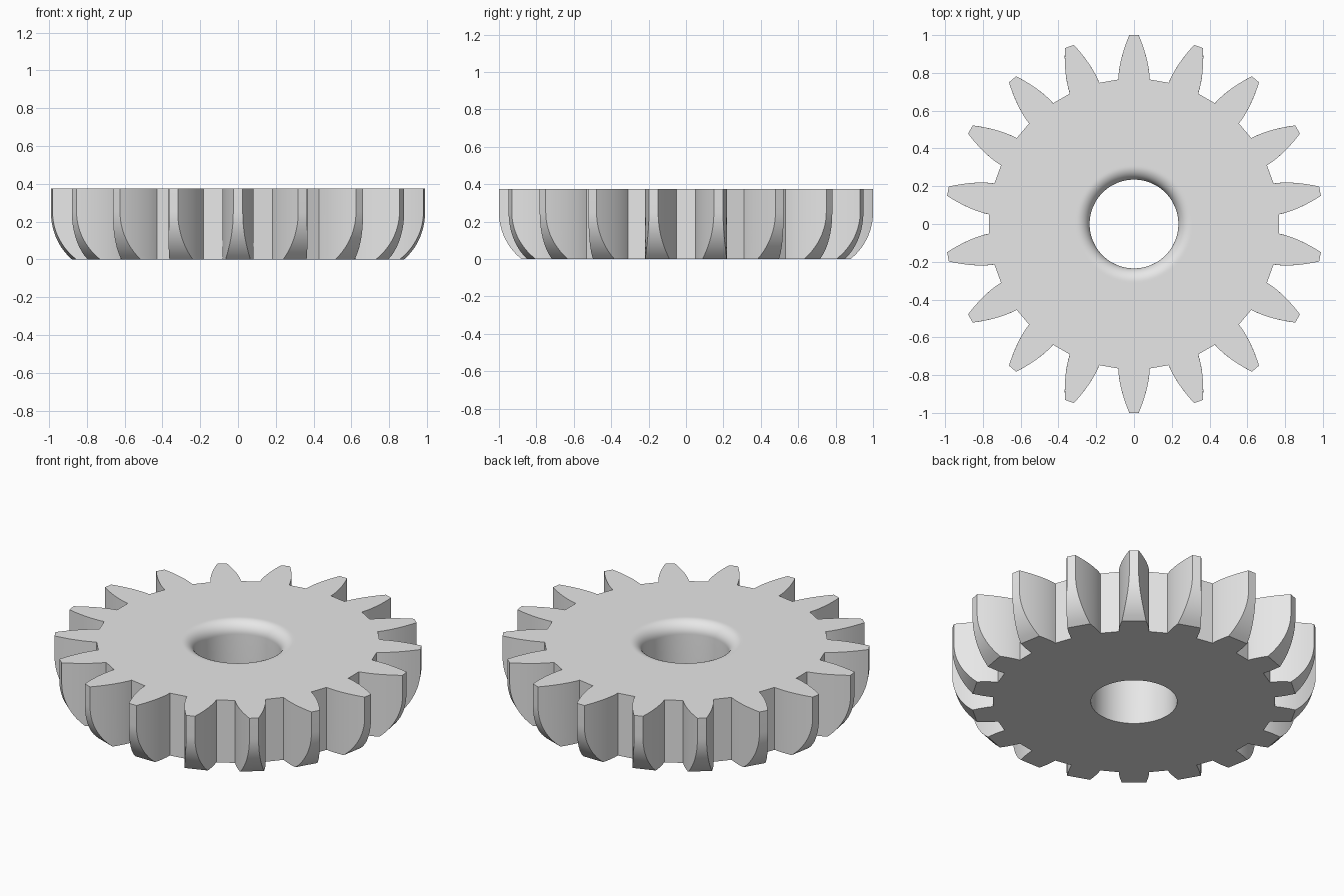
import bpy, bmesh, math

cube = bpy.data.objects.get("Cube")
if cube:
    bpy.data.objects.remove(cube, do_unlink=True)

TEETH, HEIGHT = 18, 0.375
ROOT, TIP = 0.765, 1.0
BORE, FILLET = 0.235, 0.07
ROUND_Z, ROUND_R = 0.25, 0.32      # rounding of the lower tooth tips
FLANK_STEPS, BORE_SIDES = 10, 96


def tip_radius(z):
    d = max(0.0, ROUND_Z - z)
    return TIP - ROUND_R + math.sqrt(ROUND_R ** 2 - d ** 2)


def half_width(r):
    t = (r - ROOT) / (TIP - ROOT)
    return 0.083 - 0.058 * t ** 1.7


def outline(z):
    """Toothed outline at height z."""
    top = tip_radius(z)
    radii = [ROOT + (top - ROOT) * i / FLANK_STEPS for i in range(FLANK_STEPS + 1)]
    flank = [(r, -half_width(r)) for r in radii]
    flank += [(r, -w) for r, w in reversed(flank)]
    points = []
    for k in range(TEETH):
        a = math.pi / 2 + math.tau * k / TEETH
        c, s = math.cos(a), math.sin(a)
        points += [(r * c - w * s, r * s + w * c, z) for r, w in flank]
    return points


def circle(r, z):
    steps = [math.tau * i / BORE_SIDES for i in range(BORE_SIDES)]
    return [(r * math.cos(a), r * math.sin(a), z) for a in steps]


def loft(bm, rings):
    """Skin a stack of closed rings; return first and last loops of vertices."""
    loops = [[bm.verts.new(p) for p in ring] for ring in rings]
    for low, high in zip(loops, loops[1:]):
        for i in range(len(low)):
            j = (i + 1) % len(low)
            bm.faces.new((low[i], low[j], high[j], high[i]))
    return loops[0], loops[-1]


def loop_edges(bm, loop):
    return [bm.edges.get((v, loop[i - 1])) for i, v in enumerate(loop)]


bm = bmesh.new()

# Toothed rim
levels = [ROUND_Z * i / 12 for i in range(13)] + [HEIGHT]
rim_low, rim_high = loft(bm, [outline(z) for z in levels])

# Bore, rounded over at the upper edge, with a narrow flat collar
bore = [circle(BORE, 0)]
for i in range(13):
    a = math.pi / 2 * i / 12
    bore.append(circle(BORE + FILLET * (1 - math.cos(a)),
                       HEIGHT - FILLET * (1 - math.sin(a))))
bore.append(circle(BORE + FILLET + 0.01, HEIGHT))
bore_low, bore_high = loft(bm, bore)

# Flat faces between bore and rim
for outer, inner, up in ((rim_low, bore_low, -1), (rim_high, bore_high, 1)):
    bmesh.ops.triangle_fill(bm, use_beauty=True, use_dissolve=False, normal=(0, 0, up),
                            edges=loop_edges(bm, outer) + loop_edges(bm, inner))
bmesh.ops.recalc_face_normals(bm, faces=bm.faces[:])

mesh = bpy.data.meshes.new("gear_wheel")
bm.to_mesh(mesh)
bm.free()
gear = bpy.data.objects.new("gear_wheel", mesh)
bpy.context.collection.objects.link(gear)

# Plain grey material
grey = bpy.data.materials.new("light_grey")
grey.use_nodes = True
colour = (0.8, 0.8, 0.8, 1)
grey.diffuse_color = colour
grey.node_tree.nodes["Principled BSDF"].inputs["Base Color"].default_value = colour
mesh.materials.append(grey)

bpy.ops.object.select_all(action="DESELECT")
gear.select_set(True)
bpy.context.view_layer.objects.active = gear
bpy.ops.object.shade_smooth_by_angle(angle=math.radians(30))
